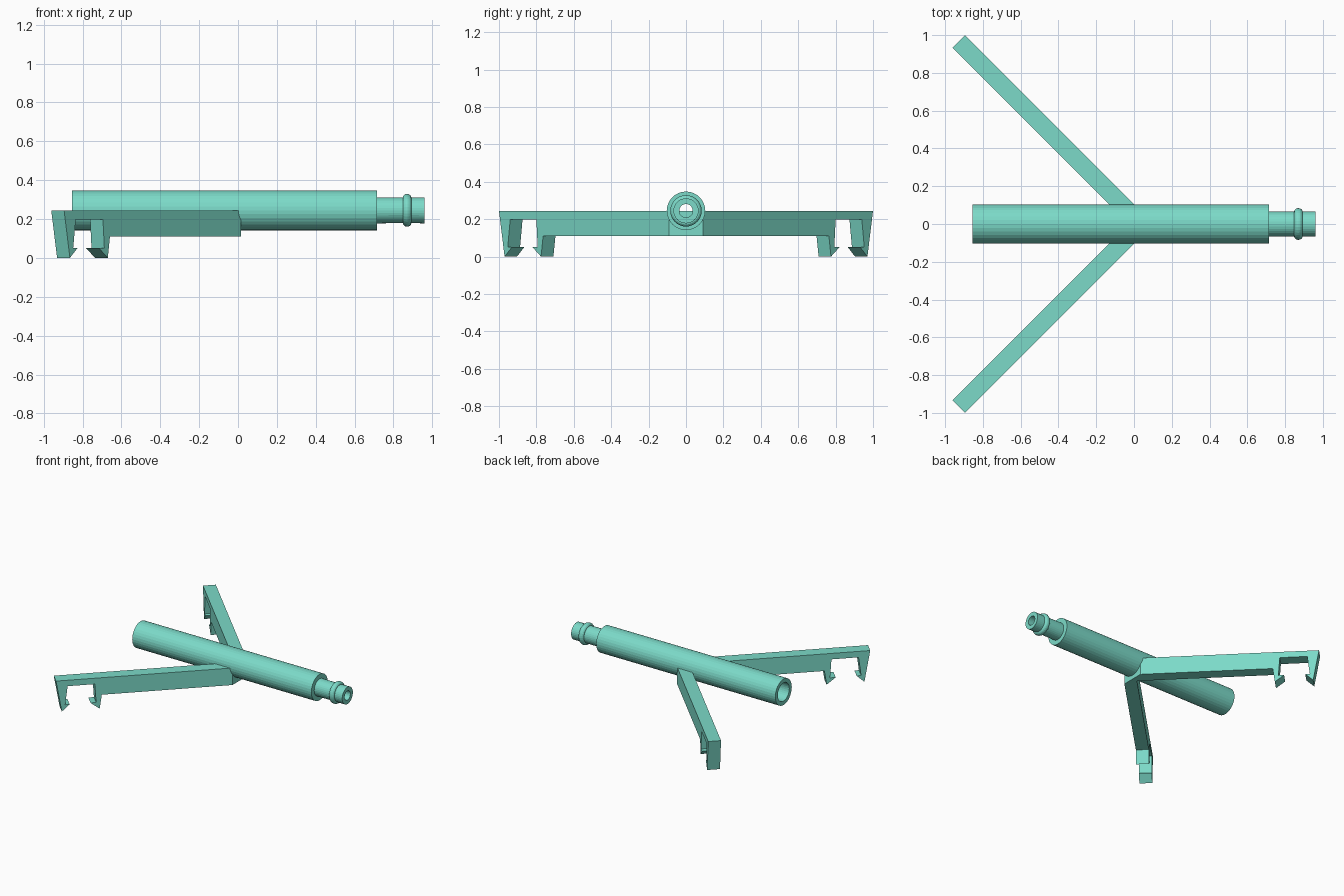
import bpy, bmesh, math

if "Cube" in bpy.data.objects:
    bpy.data.objects.remove(bpy.data.objects["Cube"])

AXIS_Z = 0.245
mat = bpy.data.materials.new("teal")
mat.diffuse_color = (0.2, 0.7, 0.58, 1)
mat.use_nodes = True
mat.node_tree.nodes["Principled BSDF"].inputs["Base Color"].default_value = mat.diffuse_color


def finish(bm, name):
    bmesh.ops.recalc_face_normals(bm, faces=bm.faces)
    me = bpy.data.meshes.new(name)
    bm.to_mesh(me)
    bm.free()
    ob = bpy.data.objects.new(name, me)
    bpy.context.collection.objects.link(ob)
    me.materials.append(mat)
    return ob


def lathe_x(name, profile, sides=32):
    """Spin a closed (x, radius) outline around the tube axis."""
    bm = bmesh.new()
    rings = []
    for i in range(sides):
        a = 2 * math.pi * i / sides
        rings.append([bm.verts.new((x, r * math.cos(a), AXIS_Z + r * math.sin(a)))
                      for x, r in profile])
    n = len(profile)
    for i in range(sides):
        p, q = rings[i], rings[(i + 1) % sides]
        for j in range(n):
            k = (j + 1) % n
            bm.faces.new((p[j], p[k], q[k], q[j]))
    return finish(bm, name)


# hollow tube: socket at one end, beaded nozzle at the other
bead = [(0.87 + 0.022 * math.cos(a), 0.066 + 0.018 * math.sin(a))
        for a in [math.pi * i / 8 for i in range(8, -1, -1)]]
lathe_x("tube", [(-0.855, 0.072), (-0.855, 0.103), (0.715, 0.103), (0.715, 0.067)]
        + bead + [(0.96, 0.067), (0.96, 0.036), (-0.60, 0.036), (-0.60, 0.072)])

# diagonal arm with snap clip, side outline as (y on outer face, z)
outline = [(0.09, 0.245), (1.0, 0.245), (0.97, 0.0), (0.93, 0.052), (0.953, 0.052),
           (0.94, 0.198), (0.80, 0.198), (0.793, 0.052), (0.822, 0.052),
           (0.775, 0.0), (0.764, 0.11), (0.09, 0.11)]
W = 0.066
bm = bmesh.new()
outer = [bm.verts.new((0.105 - t, t, z)) for t, z in outline]
inner = [bm.verts.new((0.105 - t - W, t - W, z))
         for t, z in [(max(t, W) if t > 0.1 else W, z) for t, z in outline]]
bm.faces.new(outer)
bm.faces.new(inner)
for i in range(len(outline) - 1):
    bm.faces.new((outer[i], outer[i + 1], inner[i + 1], inner[i]))
# half of the hub that joins the two arms
top = bm.verts.new((0.015, 0, 0.245))
low = bm.verts.new((0.015, 0, 0.11))
bm.faces.new((outer[0], top, low, outer[-1]))
bm.faces.new((outer[0], inner[0], top))
bm.faces.new((outer[-1], low, inner[-1]))
# mirror to the other side and weld
geo = bmesh.ops.duplicate(bm, geom=bm.verts[:] + bm.edges[:] + bm.faces[:])["geom"]
for v in geo:
    if isinstance(v, bmesh.types.BMVert):
        v.co.y = -v.co.y
bmesh.ops.remove_doubles(bm, verts=bm.verts, dist=1e-5)
arms = finish(bm, "clip_arms")

# clear the arms out of the tube bore
bm = bmesh.new()
bmesh.ops.create_cone(bm, cap_ends=True, segments=32, radius1=0.088, radius2=0.088, depth=0.8)
for v in bm.verts:
    x, y, z = v.co
    v.co = (z, y, AXIS_Z + x)
cutter = finish(bm, "bore_cutter")
cutter.hide_render = True
mod = arms.modifiers.new("bore", 'BOOLEAN')
mod.operation = 'DIFFERENCE'
mod.solver = 'EXACT'
mod.object = cutter
bpy.context.view_layer.objects.active = arms
bpy.ops.object.modifier_apply(modifier="bore")
bpy.data.objects.remove(cutter)
